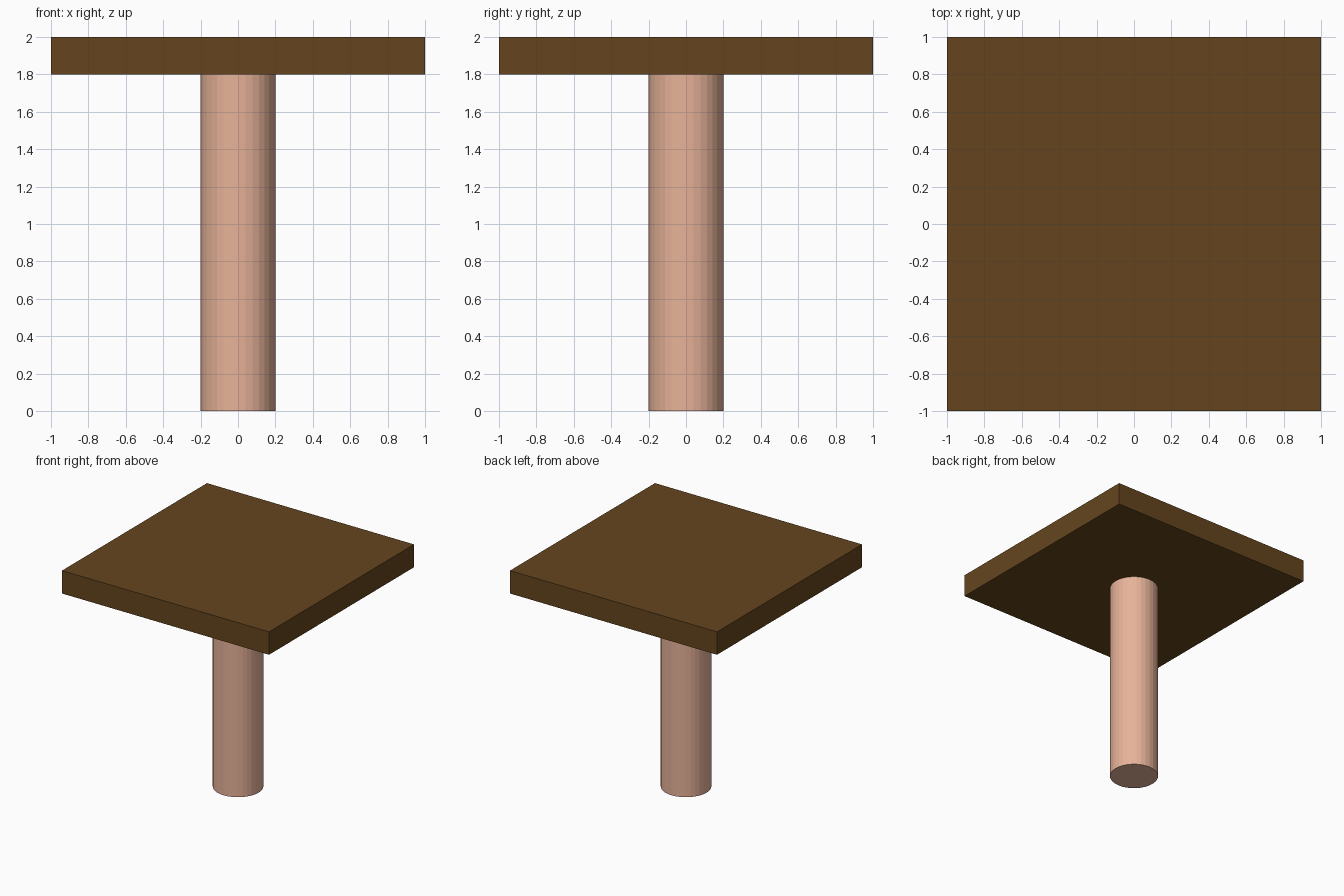
import bpy

if "Cube" in bpy.data.objects:
    bpy.data.objects.remove(bpy.data.objects["Cube"])


def material(name, color):
    mat = bpy.data.materials.new(name)
    mat.diffuse_color = color
    mat.use_nodes = True
    mat.node_tree.nodes["Principled BSDF"].inputs["Base Color"].default_value = mat.diffuse_color
    return mat


# Square table top
bpy.ops.mesh.primitive_cube_add(size=1, location=(0, 0, 1.9))
top = bpy.context.object
top.name = "table_top"
top.scale = (2, 2, 0.2)
bpy.ops.object.transform_apply(location=False, rotation=False, scale=True)
top.data.materials.append(material("dark_wood", (0.13, 0.06, 0.013, 1)))

# Round central leg, flat-sided
bpy.ops.mesh.primitive_cylinder_add(vertices=32, radius=0.2, depth=1.8, location=(0, 0, 0.9))
leg = bpy.context.object
leg.name = "central_leg"
leg.data.materials.append(material("pale_wood", (0.8, 0.45, 0.32, 1)))
